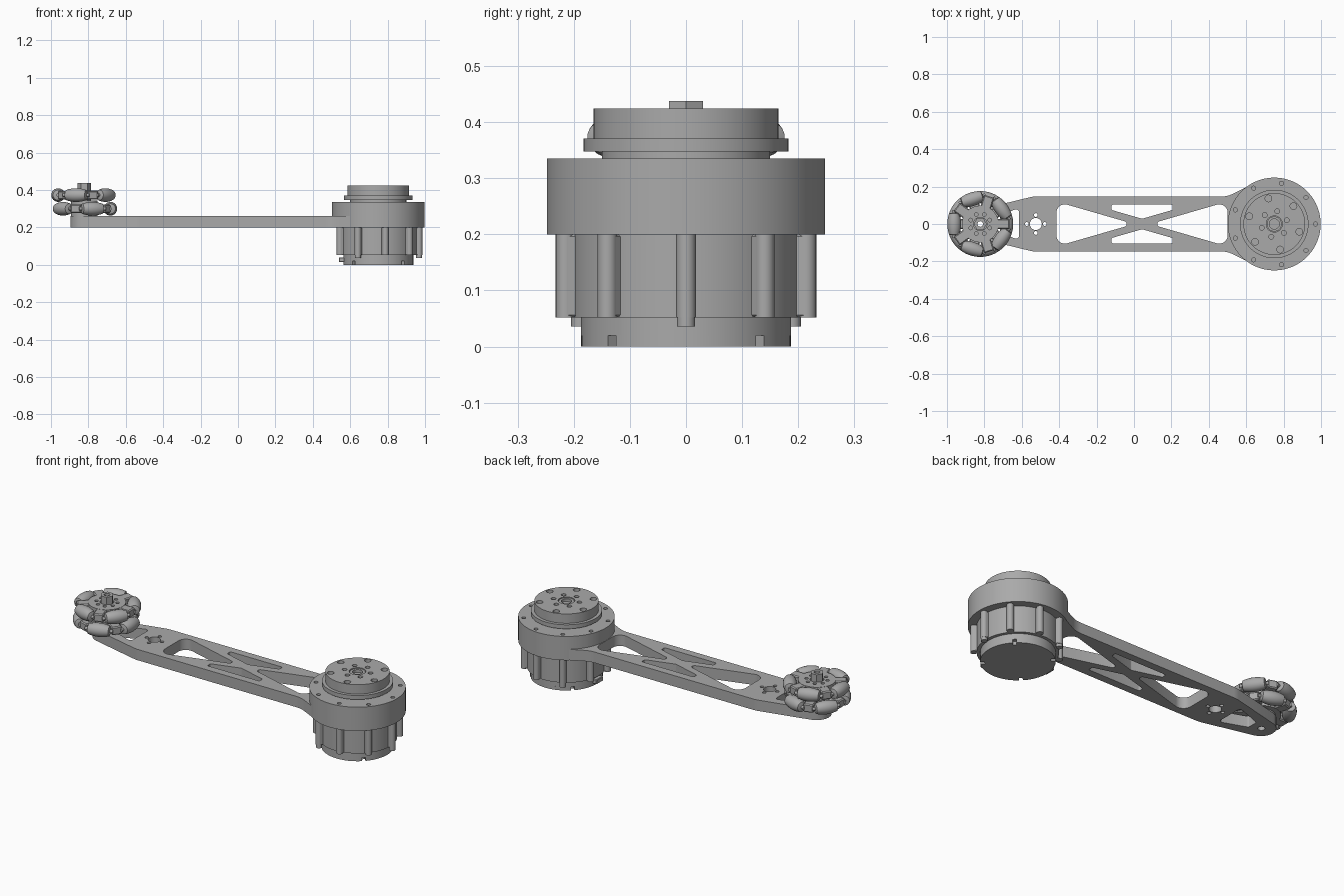
import bpy, bmesh, math
from mathutils import Vector, Matrix

old = bpy.data.objects.get("Cube")
if old:
    bpy.data.objects.remove(old, do_unlink=True)

grey = bpy.data.materials.new("plain grey")
grey.use_nodes = True
GREY = (0.4, 0.4, 0.4, 1)
grey.diffuse_color = GREY
grey.node_tree.nodes["Principled BSDF"].inputs["Base Color"].default_value = GREY

MOTOR = Vector((0.75, 0))
WHEEL = Vector((-0.822, 0))
made = []


def add_object(name, mesh, matrix=None):
    ob = bpy.data.objects.new(name, mesh)
    bpy.context.collection.objects.link(ob)
    if matrix:
        ob.matrix_world = matrix
    made.append(ob)
    return ob


def to_mesh(name, bm):
    bmesh.ops.recalc_face_normals(bm, faces=bm.faces)
    me = bpy.data.meshes.new(name)
    bm.to_mesh(me)
    bm.free()
    me.materials.append(grey)
    return me


def polar(c, r, angle):
    a = math.radians(angle)
    return Vector((c[0] + r * math.cos(a), c[1] + r * math.sin(a)))


def circle(c, r, n=64):
    return [polar(c, r, 360 * i / n) for i in range(n)]


def hole_ring(c, dist, r, count, start=0):
    return [circle(polar(c, dist, start + 360 * i / count), r, 16) for i in range(count)]


def rounded(corners, steps=8):
    """Polygon whose corners (x, y, radius) are filleted."""
    out = []
    for i, (x, y, r) in enumerate(corners):
        p = Vector((x, y))
        if r == 0:
            out.append(p)
            continue
        u = (Vector(corners[i - 1][:2]) - p).normalized()
        v = (Vector(corners[(i + 1) % len(corners)][:2]) - p).normalized()
        half = u.angle(v) / 2
        centre = p + (u + v).normalized() * (r / math.sin(half))
        d = r / math.tan(half)
        a, b = p + u * d - centre, p + v * d - centre
        turn = b.angle_signed(a)
        for k in range(steps + 1):
            out.append(centre + Matrix.Rotation(turn * k / steps, 2) @ a)
    return out


def plate(name, loops, z0, z1):
    """Flat plate: first loop is the outline, the others are holes."""
    bm = bmesh.new()
    for loop in loops:
        vs = [bm.verts.new((p[0], p[1], z0)) for p in loop]
        for i, v in enumerate(vs):
            bm.edges.new((vs[i - 1], v))
    bmesh.ops.triangle_fill(bm, use_beauty=True, edges=bm.edges[:], normal=(0, 0, 1))
    top = bmesh.ops.extrude_face_region(bm, geom=bm.faces[:])["geom"]
    bmesh.ops.translate(bm, vec=(0, 0, z1 - z0),
                        verts=[g for g in top if isinstance(g, bmesh.types.BMVert)])
    return add_object(name, to_mesh(name, bm))


def box(name, size, matrix):
    bm = bmesh.new()
    bmesh.ops.create_cube(bm, size=1)
    bmesh.ops.scale(bm, vec=size, verts=bm.verts)
    bmesh.ops.bevel(bm, geom=bm.edges[:], offset=min(size) * 0.12, segments=1, affect='EDGES')
    return add_object(name, to_mesh(name, bm), matrix)


def lathe_mesh(name, profile, n=24):
    """Closed solid turned around z from (radius, z) points."""
    bm = bmesh.new()
    rings = [[bm.verts.new((*p, z)) for p in circle((0, 0), r, n)] for r, z in profile]
    for a, b in zip(rings, rings[1:]):
        for i in range(n):
            bm.faces.new((a[i - 1], a[i], b[i], b[i - 1]))
    bm.faces.new(rings[0])
    bm.faces.new(rings[-1])
    return to_mesh(name, bm)


def mirror_x(loop, about):
    return [Vector((2 * about - p.x, p.y)) for p in loop]


def mirror_y(loop):
    return [Vector((p.x, -p.y)) for p in loop]


# Arm: tapered plate with truss cut-outs and mounting holes
upper = [(-1.147, 0, 0.077), (-0.54, 0.147, 0.15), (0.5, 0.147, 0.14),
         (0.63, 0.212, 0), (0.75, 0.2, 0)]
lower = [(x, -y, r) for x, y, r in reversed(upper[1:])]
MID = 0.043
side_cut = rounded([(-0.415, 0.12, 0.045), (0, 0, 0.015), (-0.415, -0.12, 0.045)])
brace_cut = rounded([(MID - 0.163, 0.103, 0.006), (MID + 0.163, 0.103, 0.006),
                     (MID + 0.163, 0.075, 0.006), (MID, 0.028, 0.01),
                     (MID - 0.163, 0.075, 0.006)], 4)
tip_cut = rounded([(-0.615, 0.085, 0.015), (-0.615, -0.085, 0.015), (-0.765, -0.03, 0.012),
                   (-0.765, 0.03, 0.012)], 4)
PORT = (-0.525, 0)
plate("arm", [rounded(upper + lower), side_cut, mirror_x(side_cut, MID), brace_cut,
              mirror_y(brace_cut), tip_cut, circle(PORT, 0.032, 32),
              circle(WHEEL, 0.018, 24)] + hole_ring(PORT, 0.048, 0.01, 4), 0.2005, 0.262)

# Gear housing with nine bolt holes
plate("housing", [circle(MOTOR, 0.248, 96)], 0.2, 0.315)
plate("housing_top", [circle(MOTOR, 0.248, 96)] + hole_ring(MOTOR, 0.221, 0.011, 9),
      0.315, 0.335)

# Output stage
plate("output_neck", [circle(MOTOR, 0.15)], 0.33, 0.35)
plate("output_flange", [circle(MOTOR, 0.183, 96)], 0.348, 0.371)
plate("output_drum", [circle(MOTOR, 0.165, 96)], 0.371, 0.405)
plate("output_face", [circle(MOTOR, 0.165, 96), circle(MOTOR, 0.043, 32)]
      + hole_ring(MOTOR, 0.14, 0.018, 6, 43) + hole_ring(MOTOR, 0.07, 0.013, 6, 17),
      0.405, 0.424)
plate("output_bush", [circle(MOTOR, 0.04, 32), circle(MOTOR, 0.027, 32)], 0.4, 0.42)

# Motor body with screw columns, three of them with projecting pins
plate("motor_body", [circle(MOTOR, 0.204, 96)], 0.052, 0.2)
for i in range(9):
    spot = polar(MOTOR, 0.218, 40 * i)
    plate("screw_column", [circle(spot, 0.0175, 24)], 0.052, 0.2)
    web = Matrix.Translation((*polar(MOTOR, 0.205, 40 * i), 0.126)) \
        @ Matrix.Rotation(math.radians(40 * i), 4, 'Z')
    box("column_web", (0.03, 0.035, 0.147), web)
    if i % 3 == 0:
        plate("column_pin", [circle(spot, 0.016, 24)], 0.036, 0.053)

# Bottom cap with notched rim
plate("cap", [circle(MOTOR, 0.187, 96)], 0.02, 0.052)
rim = []
for q in range(4):
    start = 45 + 90 * q
    rim += [polar(MOTOR, 0.165, start - 3), polar(MOTOR, 0.165, start + 3)]
    rim += [polar(MOTOR, 0.187, start + 3 + 84 * k / 20) for k in range(21)]
plate("cap_rim", [rim], 0, 0.02)
box("cable_socket", (0.04, 0.06, 0.026), Matrix.Translation((0.56, 0, 0.027)))

# Omni wheel: two layers of barrel rollers, the lower turned by half a step
HALF = 0.056
barrel = [(0.014, -HALF - 0.004)]
for k in range(9):
    t = -HALF + 2 * HALF * k / 8
    barrel.append((math.sqrt(0.176 ** 2 - t * t) - 0.1395, t))
barrel.append((0.014, HALF + 0.004))
roller_mesh = lathe_mesh("roller", barrel)
axle_mesh = lathe_mesh("axle", [(0.009, -0.075), (0.009, 0.075)], 12)

for z, offset in ((0.3, 0), (0.373, 36)):
    holes = [circle(WHEEL, 0.036, 32)] + hole_ring(WHEEL, 0.055, 0.01, 8, 22.5)
    plate("wheel_hub", [circle(WHEEL, 0.098)] + holes, z - 0.024, z + 0.024)
    for i in range(5):
        angle = offset + 72 * i
        turn = Matrix.Rotation(math.radians(angle), 4, 'Z')
        lie = turn @ Matrix.Rotation(math.radians(90), 4, 'X')
        place = Matrix.Translation((*polar(WHEEL, 0.1395, angle), z))
        add_object("roller", roller_mesh, place @ lie)
        add_object("axle", axle_mesh, place @ lie)
        fork = Matrix.Translation((*polar(WHEEL, 0.118, angle + 36), z)) \
            @ Matrix.Rotation(math.radians(angle + 36), 4, 'Z')
        box("roller_fork", (0.075, 0.056, 0.046), fork)

# Wheel spacer and hexagonal shaft
plate("wheel_spacer", [circle(WHEEL, 0.07), circle(WHEEL, 0.03, 32)], 0.262, 0.345)
plate("hex_shaft", [circle(WHEEL, 0.035, 6), circle(WHEEL, 0.015, 24)], 0.262, 0.438)

# Smooth curved walls while keeping edges crisp
bpy.ops.object.select_all(action='DESELECT')
for ob in made:
    ob.select_set(True)
bpy.context.view_layer.objects.active = made[0]
bpy.ops.object.shade_smooth_by_angle(angle=math.radians(30))
